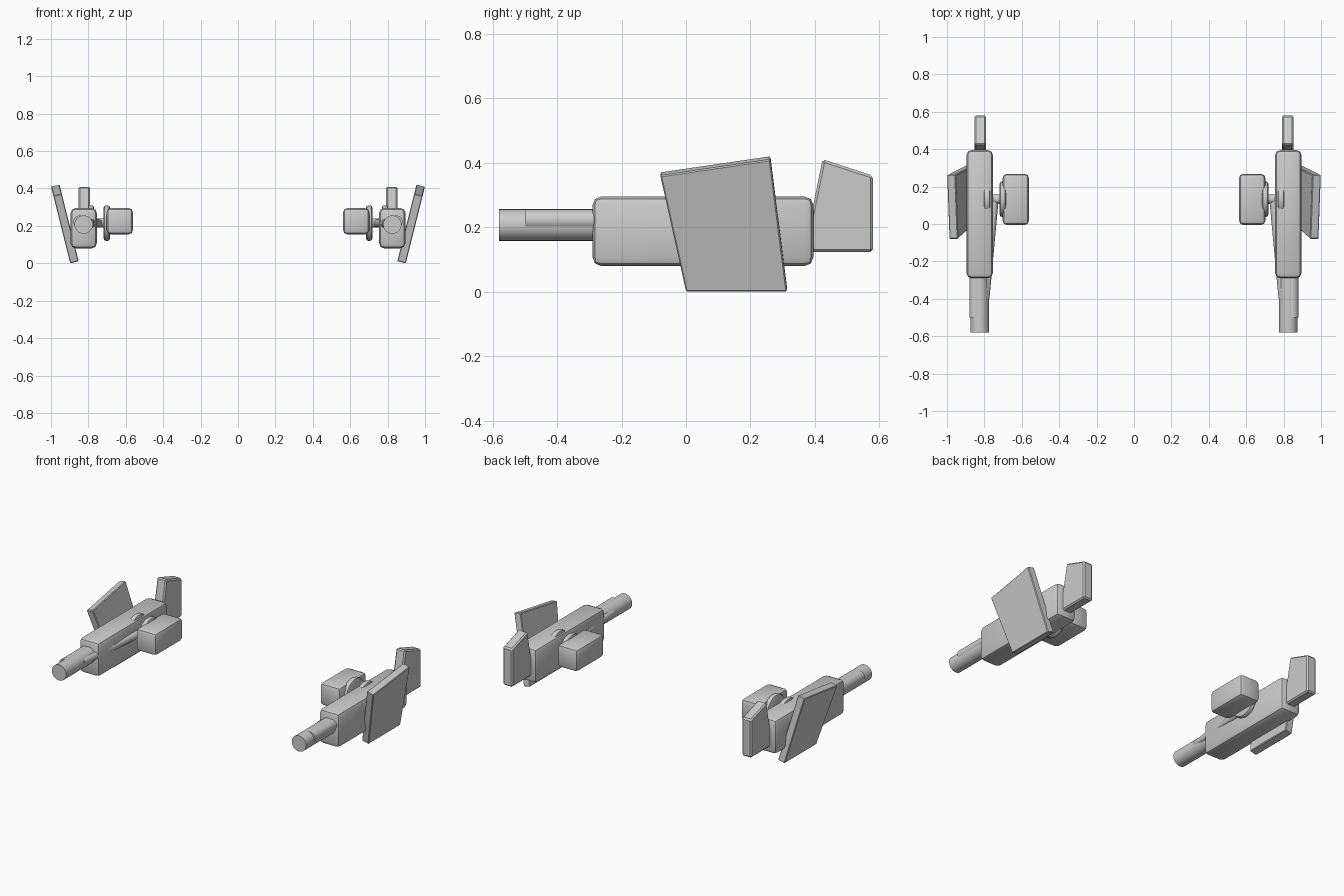
import bpy
import bmesh
from mathutils import Matrix, Vector

cube = bpy.data.objects.get("Cube")
if cube:
    bpy.data.objects.remove(cube, do_unlink=True)

grey = bpy.data.materials.new("plain grey")
grey.use_nodes = True
grey.diffuse_color = (0.6, 0.6, 0.6, 1)
grey.node_tree.nodes["Principled BSDF"].inputs["Base Color"].default_value = (0.6, 0.6, 0.6, 1)


def finish(name, bm, angle=0.6):
    """Turn the bmesh into a pair of parts, one on each side of x = 0."""
    bmesh.ops.recalc_face_normals(bm, faces=bm.faces)
    mesh = bpy.data.meshes.new(name)
    bm.to_mesh(mesh)
    bm.free()
    mesh.materials.append(grey)
    ob = bpy.data.objects.new(name, mesh)
    bpy.context.collection.objects.link(ob)
    ob.modifiers.new("other side", "MIRROR").use_mirror_merge = False
    bpy.ops.object.select_all(action="DESELECT")
    ob.select_set(True)
    bpy.context.view_layer.objects.active = ob
    bpy.ops.object.shade_smooth_by_angle(angle=angle)


def bevel(bm, edges, width, segments):
    bmesh.ops.bevel(bm, geom=edges, offset=width, segments=segments,
                    profile=0.5, affect="EDGES")


def box(name, low, high, width):
    low, high = Vector(low), Vector(high)
    bm = bmesh.new()
    bmesh.ops.create_cube(bm, size=1)
    for v in bm.verts:
        v.co = (low + high) / 2 + Vector(a * b for a, b in zip(v.co, high - low))
    bevel(bm, bm.edges[:], width, 2)
    finish(name, bm)


def slab(name, outline, x, shift, lean=0, width=0.006):
    """Extrude a side outline (y, z) by shift; lean moves x with height."""
    bm = bmesh.new()
    face = bm.faces.new([bm.verts.new((x + lean * z, y, z)) for y, z in outline])
    made = bmesh.ops.extrude_face_region(bm, geom=[face], use_keep_orig=True)
    moved = [g for g in made["geom"] if isinstance(g, bmesh.types.BMVert)]
    bmesh.ops.translate(bm, verts=moved, vec=shift)
    bmesh.ops.recalc_face_normals(bm, faces=bm.faces)
    bevel(bm, bm.edges[:], width, 1)
    finish(name, bm, 0.4)


def rod(name, start, end, radius, width=0):
    start, end = Vector(start), Vector(end)
    axis = end - start
    bm = bmesh.new()
    turn = axis.to_track_quat("Z", "Y").to_matrix().to_4x4()
    bmesh.ops.create_cone(bm, cap_ends=True, segments=32, radius1=radius,
                          radius2=radius, depth=axis.length,
                          matrix=Matrix.Translation((start + end) / 2) @ turn)
    if width:
        rims = [e for e in bm.edges if any(len(f.verts) > 4 for f in e.link_faces)]
        bevel(bm, rims, width, 2)
    finish(name, bm)


# Main housing and the pod on its inner side
box("housing", (0.755, -0.29, 0.08), (0.895, 0.395, 0.295), 0.026)
box("inner_pod", (0.562, -0.005, 0.155), (0.702, 0.268, 0.295), 0.022)

# Barrel with a thinner tube along its outer side
rod("barrel", (0.825, -0.58, 0.207), (0.825, -0.2, 0.207), 0.049)
rod("barrel_side_tube", (0.847, -0.5, 0.222), (0.847, -0.2, 0.222), 0.033)

# Pivot discs, axle and slanted strut
rod("pivot_disc", (0.685, 0.133, 0.215), (0.718, 0.133, 0.215), 0.095, 0.012)
rod("housing_disc", (0.77, 0.133, 0.215), (0.803, 0.133, 0.215), 0.095, 0.01)
rod("axle", (0.69, 0.133, 0.215), (0.79, 0.133, 0.215), 0.025)
rod("strut", (0.746, 0.14, 0.213), (0.796, -0.4, 0.213), 0.023)

# Leaning shield plate on the outer side
slab("shield_plate", [(-0.08, 0.36), (0.262, 0.41), (0.314, 0), (0, 0)],
     0.897, (-0.045, 0, 0.011), lean=0.25, width=0.004)

# Upright fin at the back
slab("rear_fin", [(0.365, 0.123), (0.424, 0.411), (0.58, 0.36), (0.58, 0.123)],
     0.79, (0.064, 0, 0), width=0.008)
